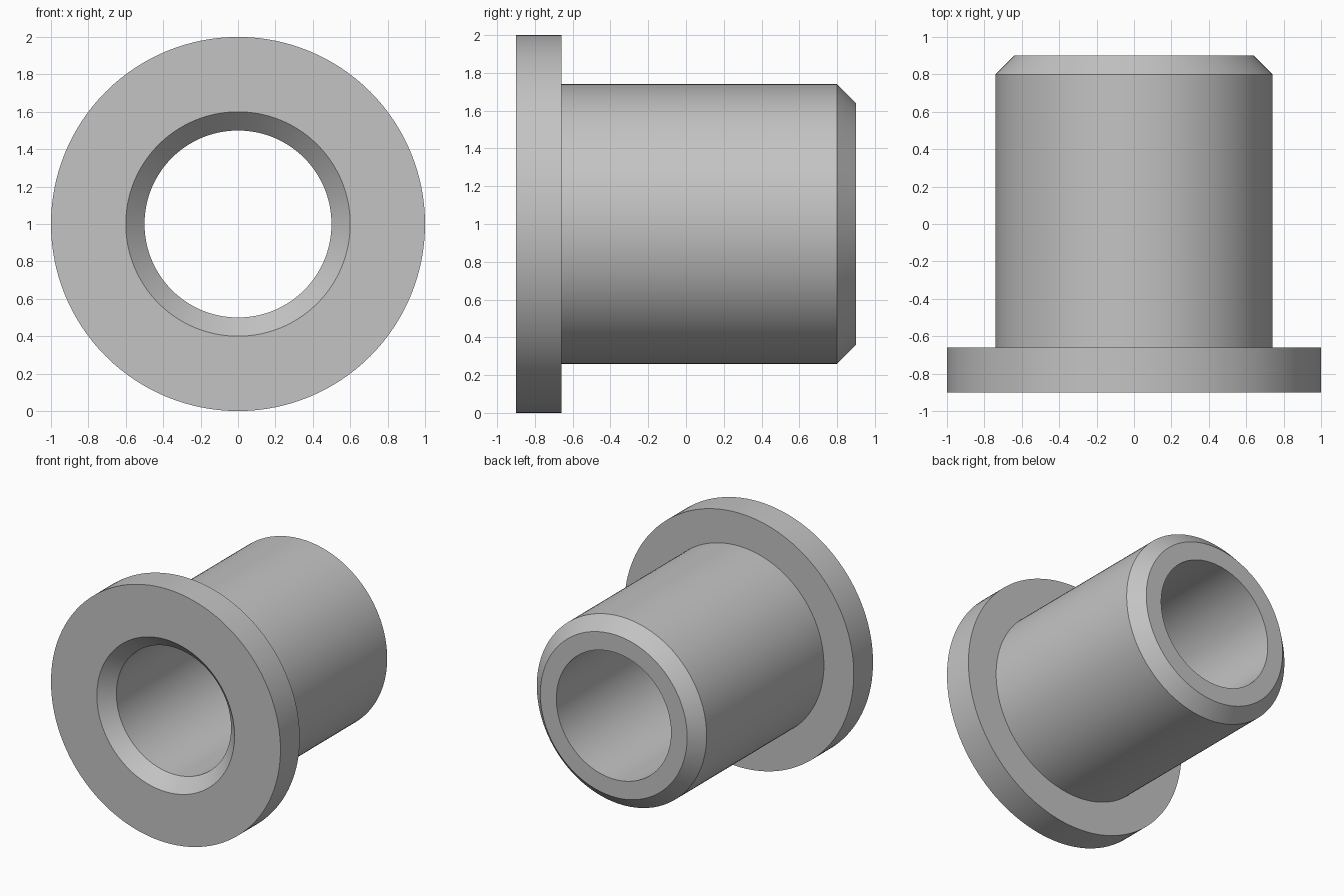
import bpy, bmesh, math

if "Cube" in bpy.data.objects:
    bpy.data.objects.remove(bpy.data.objects["Cube"])

SEGMENTS = 128

# Closed cross-section of the bushing: (position along y, radius)
profile = [
    (-0.90, 0.60),   # front edge of the bore countersink
    (-0.90, 1.00),   # flange front rim
    (-0.66, 1.00),   # flange back rim
    (-0.66, 0.74),   # shoulder between flange and sleeve
    (0.80, 0.74),    # start of the end chamfer
    (0.90, 0.64),    # end of the chamfer
    (0.90, 0.50),    # back edge of the bore
    (-0.80, 0.50),   # inner edge of the countersink
]

# Revolve the cross-section around the y axis
bm = bmesh.new()
rings = []
for i in range(SEGMENTS):
    a = 2 * math.pi * i / SEGMENTS
    rings.append([bm.verts.new((r * math.cos(a), y, 1 + r * math.sin(a)))
                  for y, r in profile])
n = len(profile)
for i in range(SEGMENTS):
    p, q = rings[i], rings[(i + 1) % SEGMENTS]
    for j in range(n):
        k = (j + 1) % n
        bm.faces.new((p[j], p[k], q[k], q[j]))
bmesh.ops.recalc_face_normals(bm, faces=bm.faces)
mesh = bpy.data.meshes.new("flanged_bushing")
bm.to_mesh(mesh)
bm.free()

bushing = bpy.data.objects.new("flanged_bushing", mesh)
bpy.context.collection.objects.link(bushing)

# Plain grey metal
grey = bpy.data.materials.new("plain_grey")
grey.diffuse_color = (0.55, 0.55, 0.55, 1)
grey.use_nodes = True
grey.node_tree.nodes["Principled BSDF"].inputs["Base Color"].default_value = grey.diffuse_color
mesh.materials.append(grey)

# Smooth round walls with crisp rims and chamfers
bpy.context.view_layer.objects.active = bushing
bushing.select_set(True)
bpy.ops.object.shade_smooth_by_angle(angle=math.radians(30))
